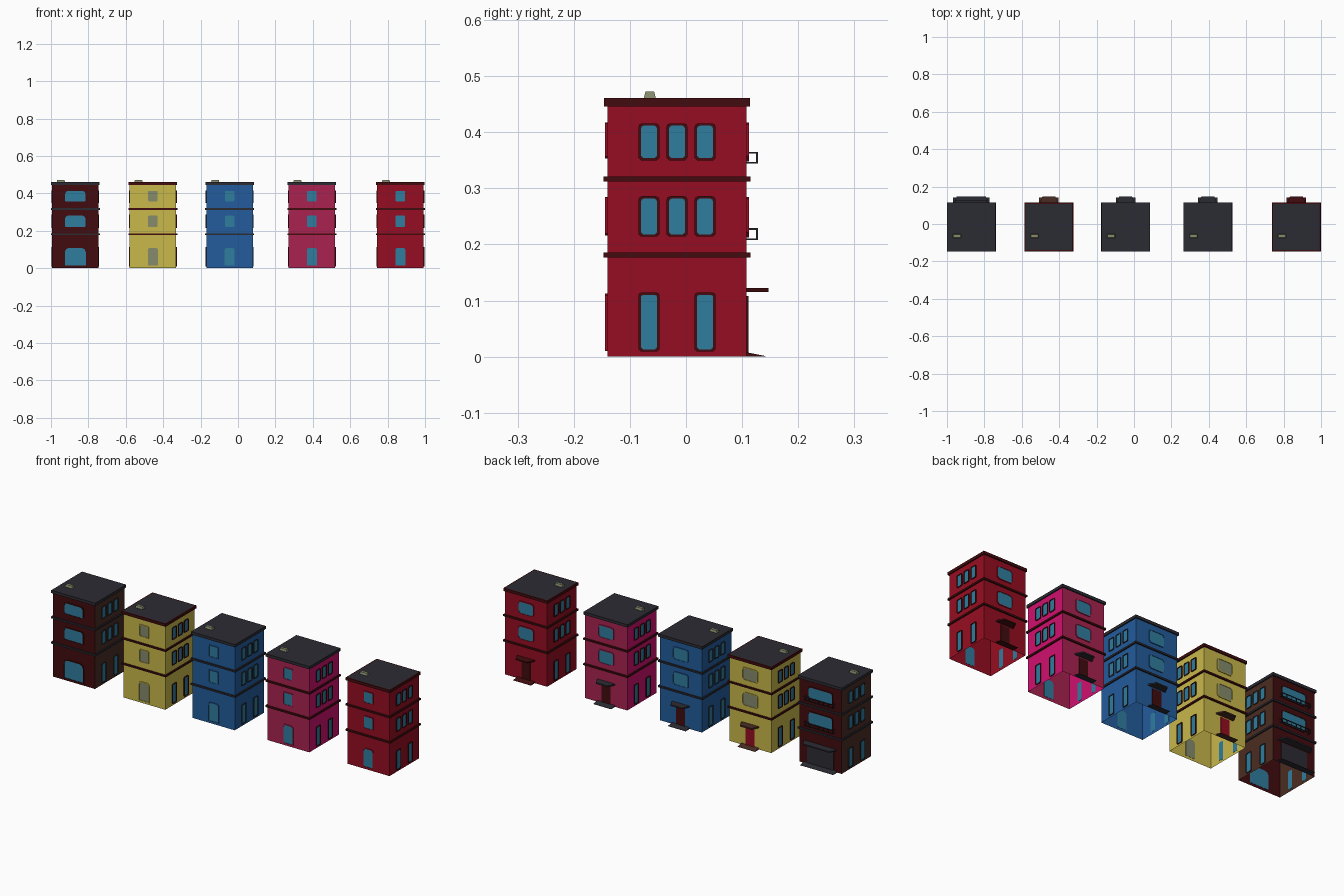
import bpy, bmesh
from mathutils import Vector

if "Cube" in bpy.data.objects:
    bpy.data.objects.remove(bpy.data.objects["Cube"])

def mat(name, hexcol):
    rgb = [int(hexcol[i:i + 2], 16) / 255 for i in (0, 2, 4)]
    lin = [c / 12.92 if c <= 0.04045 else ((c + 0.055) / 1.055) ** 2.4 for c in rgb]
    m = bpy.data.materials.new(name)
    m.diffuse_color = (*lin, 1)
    m.use_nodes = True
    m.node_tree.nodes["Principled BSDF"].inputs["Base Color"].default_value = m.diffuse_color
    return m

MATS = {n: mat(n, h) for n, h in (
    ("glass blue", "2F7D9E"), ("slate", "2B2B33"), ("maroon", "420C0E"), ("brown", "4A2C22"),
    ("yellow", "C8B84A"), ("blue", "235C9C"), ("rose", "A8224F"), ("hot pink", "D01070"),
    ("red", "960D22"), ("stone", "858B6C"))}

HW, Y0, Y1 = 0.124, -0.14, 0.108      # wall half width, front and back wall planes

def finish(name, bm, colours, rule=None):
    bmesh.ops.recalc_face_normals(bm, faces=bm.faces)
    for f in bm.faces:
        f.normal_update()
        if rule:
            f.material_index = rule(f)
    me = bpy.data.meshes.new(name)
    bm.to_mesh(me)
    bm.free()
    for c in colours:
        me.materials.append(MATS[c])
    ob = bpy.data.objects.new(name, me)
    bpy.context.collection.objects.link(ob)

def loft(loops, cap_start=False, cap_end=False):
    """Join equal-length point loops with quads."""
    bm = bmesh.new()
    vs = [[bm.verts.new(p) for p in lp] for lp in loops]
    n = len(vs[0])
    for a, b in zip(vs, vs[1:]):
        for i in range(n):
            j = (i + 1) % n
            bm.faces.new((a[i], a[j], b[j], b[i]))
    if cap_start:
        bm.faces.new(vs[0][::-1])
    if cap_end:
        bm.faces.new(vs[-1])
    return bm

def plan(cx, out, z):
    """Rectangle of the building's footprint, grown by out."""
    x, a, b = HW + out, Y0 - out, Y1 + out
    return [(cx - x, a, z), (cx + x, a, z), (cx + x, b, z), (cx - x, b, z)]

def place(cx, side, u, d, z):
    """Point on a wall: u along it, d outward from it."""
    return {"front": (cx + u, Y0 - d, z), "back": (cx + u, Y1 + d, z),
            "right": (cx + HW + d, u, z), "left": (cx - HW - d, u, z)}[side]

def outline(u, w, z0, z1, c, cb):
    """Rectangle with cut corners: c at the top, cb at the bottom."""
    a, b = u - w / 2, u + w / 2
    return [(a + cb, z0), (b - cb, z0), (b, z0 + cb), (b, z1 - c), (b - c * .3, z1 - c * .3),
            (b - c, z1), (a + c, z1), (a + c * .3, z1 - c * .3), (a, z1 - c), (a, z0 + cb)]

def window(name, cx, side, u, w, z0, z1, glass, frame, c=0.006, cb=0.004, border=0.004):
    at = lambda pts, d: [place(cx, side, p, d, z) for p, z in pts]
    inner = outline(u, w, z0, z1, c, cb)
    outer = outline(u, w + 2 * border, z0 - border, z1 + border, c, cb)
    finish(name + "_frame", loft([at(outer, 0), at(outer, .004), at(inner, .004), at(inner, 0)]), [frame])
    finish(name + "_glass", loft([at(inner, -.001), at(inner, .0015)], True, True), [glass])

def box(name, lo, hi, colour, taper=0):
    def rect(z, t):
        return [(lo[0] + t, lo[1] + t, z), (hi[0] - t, lo[1] + t, z),
                (hi[0] - t, hi[1] - t, z), (lo[0] + t, hi[1] - t, z)]
    finish(name, loft([rect(lo[2], 0), rect(hi[2], taper)], True, True), [colour])

def tapered_slab(name, cx, w0, w1, y1, z0, z1, z1_tip, colour):
    """Slab on the back wall, narrower at its outer edge."""
    def rect(za, zb):
        return [(cx - w0, Y1, za), (cx + w0, Y1, za), (cx + w1, y1, zb), (cx - w1, y1, zb)]
    finish(name, loft([rect(z0, z0), rect(z1, z1_tip)], True, True), [colour])

def building(tag, cx, wall, side_wall, rim, trim, glass, door, canopy, wide):
    # walls: a shell open underneath
    finish(tag + "_walls", loft([plan(cx, 0, 0), plan(cx, 0, .447)]), [wall, side_wall],
           lambda f: 1 if abs(f.normal.x) > .5 else 0)
    # floor bands
    for i, z in enumerate((.177, .312)):
        finish(f"{tag}_band_{i}", loft([plan(cx, 0, z), plan(cx, .007, z),
                                        plan(cx, .007, z + .009), plan(cx, 0, z + .009)]), [trim])
    # roof slab with a slate top inside the rim
    finish(tag + "_roof", loft([plan(cx, .006, .446), plan(cx, .006, .461), plan(cx, 0, .461)], True, True),
           [rim, "slate"], lambda f: 1 if f.normal.z > .5 and f.calc_area() > .02 else 0)
    box(tag + "_roof_vent", (cx - .099, -.075, .461), (cx - .055, -.054, .473), "stone", .003)
    # side windows: three per upper floor, two tall ones below
    for s in ("left", "right"):
        for r, (z0, z1) in enumerate(((.218, .282), (.354, .412))):
            for k, y in enumerate((-.066, -.016, .034)):
                window(f"{tag}_{s}_window_{r}{k}", cx, s, y, .029, z0, z1, "glass blue", trim)
        for k, y in enumerate((-.066, .034)):
            window(f"{tag}_{s}_tall_window_{k}", cx, s, y, .029, .013, .11, "glass blue", trim, .004)
    # front windows and front entrance
    fw = .108 if wide else .05
    for r, (z0, z1) in enumerate(((.22, .281), (.357, .413))):
        window(f"{tag}_front_window_{r}", cx, "front", 0, fw, z0, z1, glass, wall, .014 if wide else .004)
    window(tag + "_front_entrance", cx, "front", 0, fw + .004, .014, .109, glass, wall, .022 if wide else .012, 0)
    # back windows, with balcony rails on the wide building
    bw = .14 if wide else .085
    for r, (z0, z1) in enumerate(((.216, .281), (.352, .413))):
        window(f"{tag}_back_window_{r}", cx, "back", 0, bw, z0, z1, "glass blue" if wide else glass,
               wall, .012, .01)
        if wide:
            zb, t, h = z0 - .008, .003, .085
            for k, z in enumerate((zb, zb + .018)):
                box(f"{tag}_rail_{r}{k}", (cx - h, Y1 + .017, z), (cx + h, Y1 + .02, z + t), "slate")
                for e in (-h, h - t):
                    box(f"{tag}_rail_end_{r}{k}", (cx + e, Y1, z), (cx + e + t, Y1 + .02, z + t), "slate")
            for k in range(7):
                x = cx - h + k * (2 * h - t) / 6
                box(f"{tag}_rail_post_{r}{k}", (x, Y1 + .017, zb), (x + t, Y1 + .02, zb + .02), "slate")
    # back door, canopy and ramp
    dw, base, tip = (.078, .098, .078) if wide else (.026, .052, .034)
    box(tag + "_back_door", (cx - dw, Y1 - .001, .006), (cx + dw, Y1 + .003, .108), door)
    tapered_slab(tag + "_canopy", cx, base, tip, .147, .115, .122, .122, canopy)
    tapered_slab(tag + "_ramp", cx, base, base, .142, 0, .008, .001, canopy)

building("brown_house", -.87, "maroon", "brown", "slate", "slate", "glass blue", "slate", "slate", True)
building("yellow_house", -.455, "yellow", "yellow", "maroon", "maroon", "stone", "red", "brown", False)
building("blue_house", -.045, "blue", "blue", "slate", "slate", "glass blue", "maroon", "slate", False)
building("pink_house", .395, "rose", "hot pink", "slate", "maroon", "glass blue", "maroon", "slate", False)
building("red_house", .868, "red", "red", "maroon", "maroon", "glass blue", "maroon", "maroon", False)
